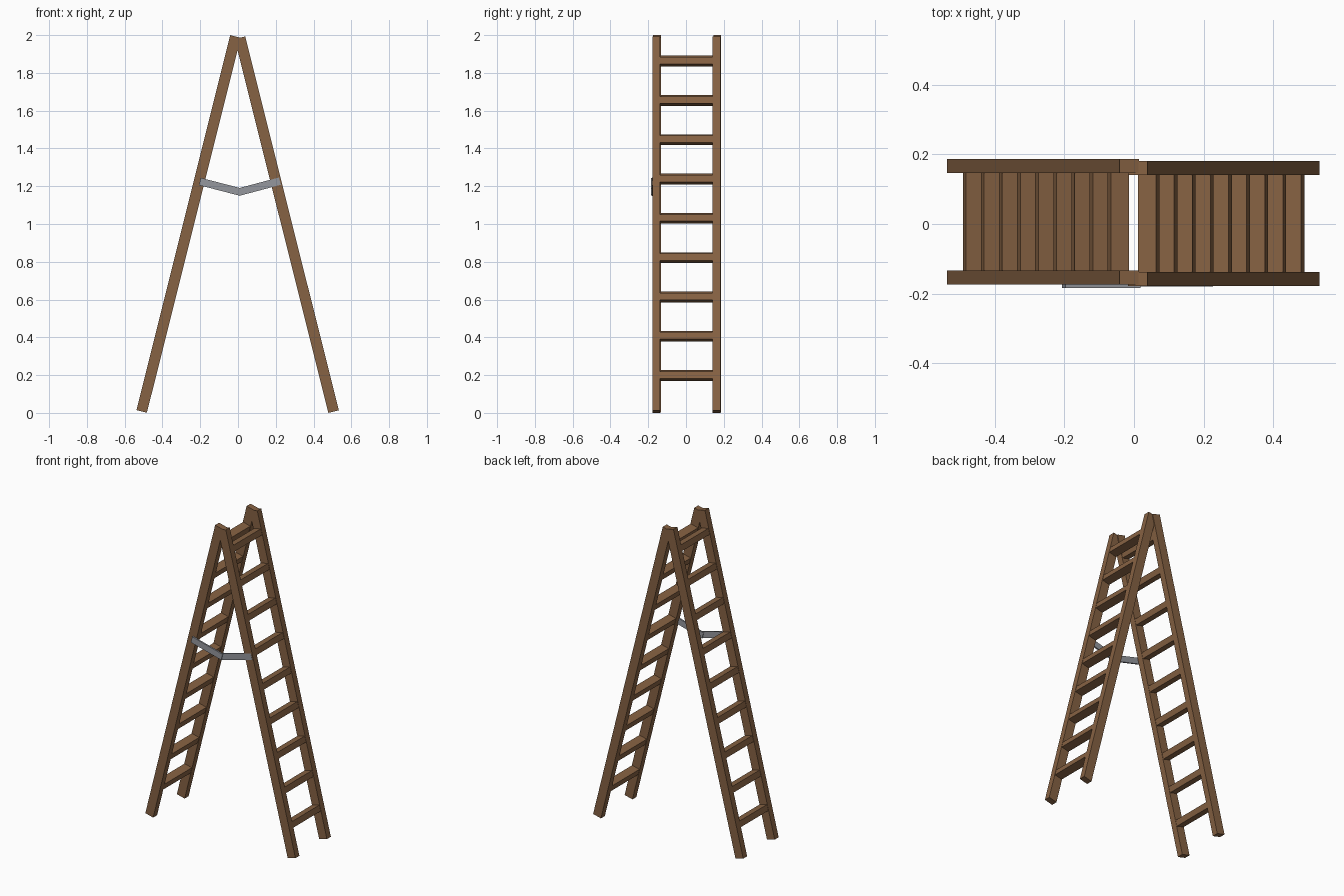
import bpy
from math import sin, cos, atan2, hypot
from mathutils import Matrix, Vector

if "Cube" in bpy.data.objects:
    bpy.data.objects.remove(bpy.data.objects["Cube"])


def material(name, color):
    m = bpy.data.materials.new(name)
    m.diffuse_color = (*color, 1)
    m.use_nodes = True
    m.node_tree.nodes["Principled BSDF"].inputs["Base Color"].default_value = m.diffuse_color
    return m


wood = material("wood", (0.24, 0.122, 0.056))
metal = material("metal", (0.30, 0.31, 0.34))


def beam(name, center, size, angle, mat):
    """Box with its size baked in, turned about the y axis."""
    bpy.ops.mesh.primitive_cube_add(size=1)
    o = bpy.context.object
    o.name = name
    o.data.transform(Matrix.Diagonal((*size, 1)))
    o.location = center
    o.rotation_euler = (0, angle, 0)
    o.data.materials.append(mat)
    return o


RAIL_W, RAIL_D, RAIL_Y = 0.057, 0.04, 0.16


def ladder(side, name, top, bottom, y0):
    """Half ladder: two rails and nine rungs square to the rails."""
    top, bottom = Vector(top), Vector(bottom)
    axis = top - bottom
    ang = atan2(axis.x, axis.z)
    mid = (top + bottom) / 2
    for label, s in (("front", -1), ("back", 1)):
        beam(f"{name}_rail_{label}", mid + Vector((0, y0 + s * RAIL_Y, 0)),
             (RAIL_W, RAIL_D, axis.length), ang, wood)
    step = axis.normalized()
    for i in range(9):
        c = top - step * (0.131 + i * 0.2145) + Vector((0, y0, 0))
        beam(f"{name}_rung_{i + 1}", c, (0.053, 2 * RAIL_Y - RAIL_D + 0.004, 0.038), ang, wood)


# the two hinged halves, slightly offset from each other
ladder(-1, "left", (-0.0135, 0, 1.993), (-0.510, 0, 0.008), 0.0065)
ladder(1, "right", (0.0105, 0, 1.986), (0.506, 0, 0.007), 0.0015)


# folding spreader on the front side
def spreader(name, a, b, y):
    dx, dz = b[0] - a[0], b[1] - a[1]
    beam(name, ((a[0] + b[0]) / 2, y, (a[1] + b[1]) / 2),
         (hypot(dx, dz), 0.01, 0.04), -atan2(dz, dx), metal)


spreader("spreader_left", (-0.202, 1.225), (0.014, 1.169), -0.179)
spreader("spreader_right", (0.0, 1.168), (0.222, 1.227), -0.175)
